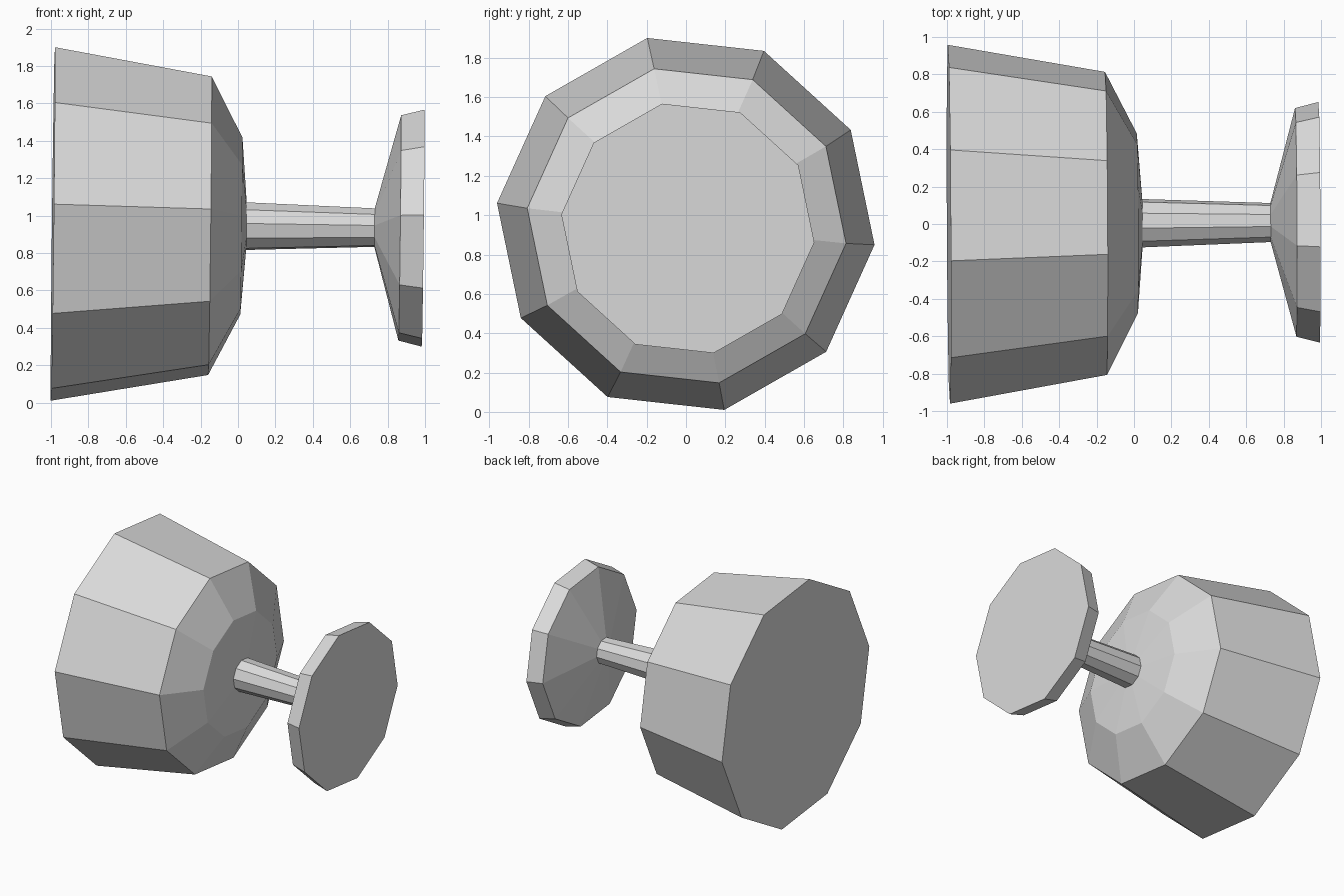
import bpy
import bmesh
import math

SIDES = 10
PHASE = math.radians(-78.3)

cube = bpy.data.objects.get("Cube")
if cube:
    bpy.data.objects.remove(cube, do_unlink=True)

# Single plain grey
grey = bpy.data.materials.new("light grey")
grey.use_nodes = True
colour = (0.7, 0.7, 0.7, 1.0)
grey.diffuse_color = colour
grey.node_tree.nodes["Principled BSDF"].inputs["Base Color"].default_value = colour


def turned_part(name, profile, cap_start=False, cap_end=False):
    """Turn a list of (x, radius) points around the x axis with flat sides."""
    bm = bmesh.new()
    rings = []
    for x, radius in profile:
        angles = [PHASE + math.tau * i / SIDES for i in range(SIDES)]
        rings.append([bm.verts.new((x, radius * math.cos(a), radius * math.sin(a)))
                      for a in angles])
    for a, b in zip(rings, rings[1:]):
        for i in range(SIDES):
            j = (i + 1) % SIDES
            bm.faces.new((a[i], a[j], b[j], b[i]))
    if cap_start:
        bm.faces.new(rings[0][::-1])
    if cap_end:
        bm.faces.new(rings[-1])
    # Outward side normals follow from the ring order
    for face in bm.faces:
        face.normal_update()
        middle = face.calc_center_median()
        outward = middle.copy()
        outward.x = 0
        if outward.length > 0.01 and face.normal.dot(outward) < 0:
            face.normal_flip()
    mesh = bpy.data.meshes.new(name)
    bm.to_mesh(mesh)
    bm.free()
    mesh.materials.append(grey)
    part = bpy.data.objects.new(name, mesh)
    bpy.context.collection.objects.link(part)
    # The whole piece leans very slightly off the x axis
    part.location = (0, 0.004, 0.944)
    part.rotation_euler = (0, math.radians(0.65), math.radians(0.3))
    return part


# Wide tapered head with a bevelled shoulder
turned_part("head", [(-0.99, 0.965), (-0.15, 0.815), (0.018, 0.483), (0.045, 0.13)],
            cap_start=True)

# Thin neck
turned_part("neck", [(0.045, 0.13), (0.73, 0.105)])

# Flared round base
turned_part("base", [(0.73, 0.105), (0.865, 0.615), (0.99, 0.647)], cap_end=True)
